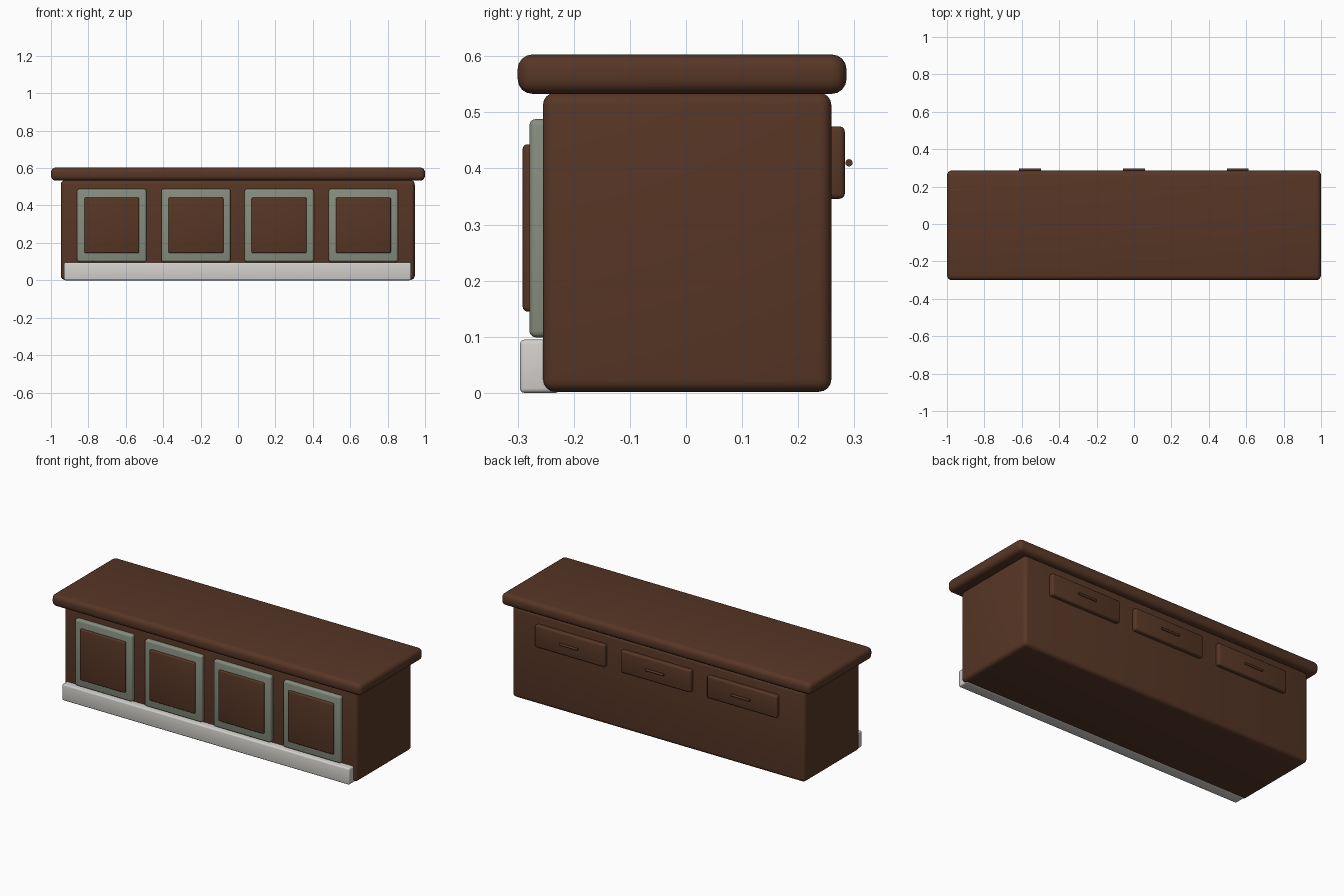
import bpy
import math

if "Cube" in bpy.data.objects:
    bpy.data.objects.remove(bpy.data.objects["Cube"], do_unlink=True)


def material(name, colour):
    mat = bpy.data.materials.new(name)
    mat.use_nodes = True
    mat.diffuse_color = (*colour, 1)
    mat.node_tree.nodes["Principled BSDF"].inputs["Base Color"].default_value = (*colour, 1)
    return mat


wood = material("dark_wood", (0.095, 0.037, 0.019))
sage = material("sage_paint", (0.24, 0.27, 0.21))
white = material("off_white", (0.65, 0.63, 0.60))


def box(name, x, y, z, mat, bevel, segments=4):
    """Rounded box spanning the given (low, high) ranges."""
    spans = (x, y, z)
    bpy.ops.mesh.primitive_cube_add(size=1, location=[(a + b) / 2 for a, b in spans])
    ob = bpy.context.object
    ob.name = name
    ob.scale = [b - a for a, b in spans]
    bpy.ops.object.transform_apply(location=False, rotation=False, scale=True)
    mod = ob.modifiers.new("rounded_edges", "BEVEL")
    mod.width = bevel
    mod.segments = segments
    bpy.ops.object.modifier_apply(modifier=mod.name)
    bpy.ops.object.shade_smooth_by_angle(angle=math.radians(35))
    ob.data.materials.append(mat)
    return ob


# Carcass, worktop and plinth
box("cabinet_body", (-0.947, 0.945), (-0.255, 0.259), (0.002, 0.535), wood, 0.022)
box("worktop", (-1, 1), (-0.3, 0.286), (0.533, 0.603), wood, 0.026)
box("plinth", (-0.93, 0.925), (-0.296, -0.225), (0, 0.095), white, 0.008, 3)

# Four framed door panels along the front
for i, cx in enumerate((-0.675, -0.225, 0.22, 0.67), 1):
    box(f"door_frame_{i}", (cx - 0.185, cx + 0.185), (-0.279, -0.24), (0.099, 0.488),
        sage, 0.011, 3)
    box(f"door_panel_{i}", (cx - 0.147, cx + 0.147), (-0.291, -0.265), (0.145, 0.443),
        wood, 0.008, 3)

# Three drawers with bar handles along the back
for i, cx in enumerate((-0.557, 0, 0.555), 1):
    box(f"drawer_{i}", (cx - 0.226, cx + 0.226), (0.24, 0.283), (0.346, 0.475),
        wood, 0.009, 3)
    bpy.ops.mesh.primitive_cylinder_add(vertices=16, radius=0.0065, depth=0.117,
                                        location=(cx, 0.2905, 0.41),
                                        rotation=(0, math.pi / 2, 0))
    handle = bpy.context.object
    handle.name = f"drawer_handle_{i}"
    handle.data.materials.append(wood)
    bpy.ops.object.shade_smooth_by_angle(angle=math.radians(35))
